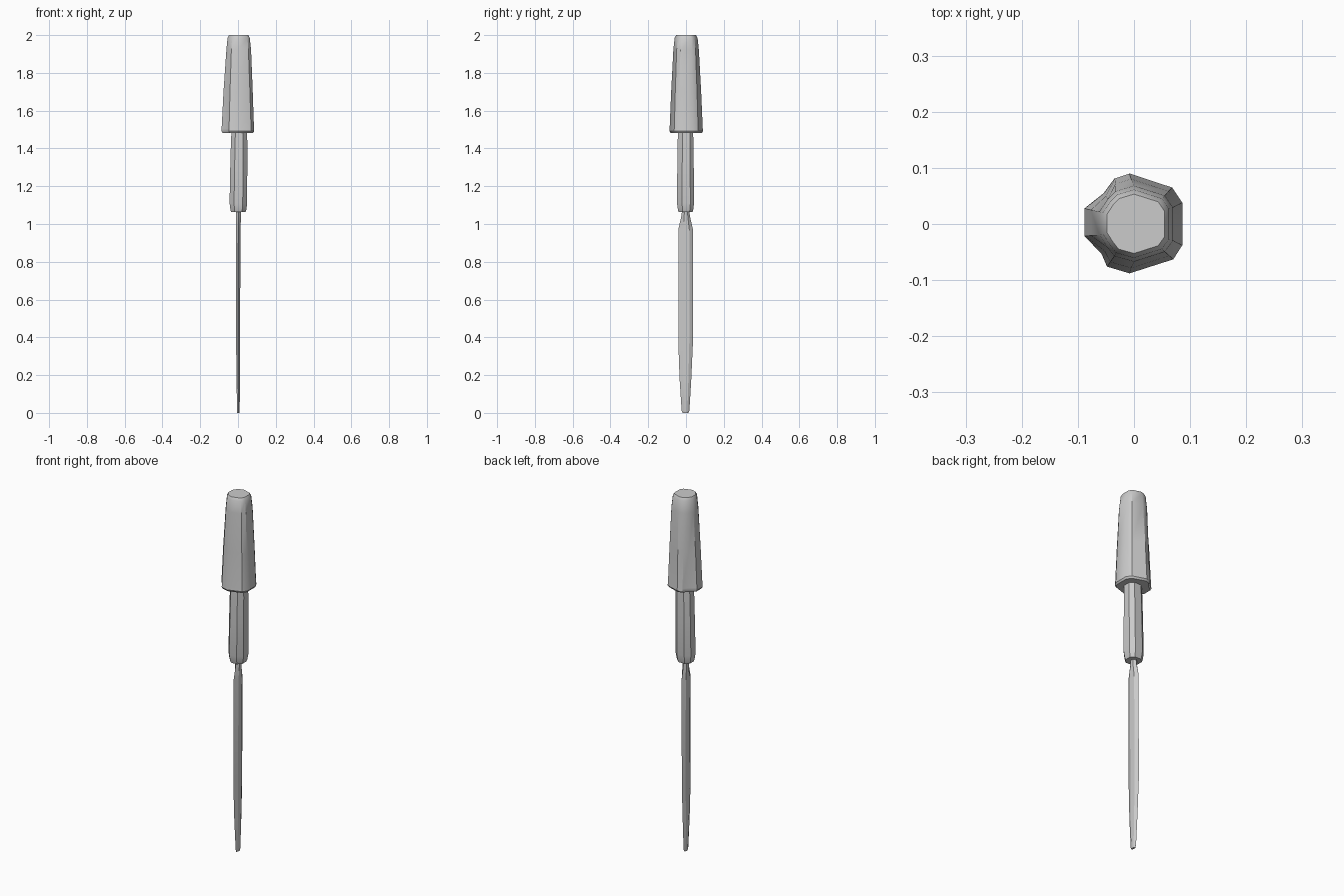
import bpy, bmesh
from mathutils import Vector

if "Cube" in bpy.data.objects:
    bpy.data.objects.remove(bpy.data.objects["Cube"])


def loft(name, rings, angle=0.6):
    """Skin equal-length rings of (x, y, z) points and close both ends."""
    bm = bmesh.new()
    loops = [[bm.verts.new(p) for p in ring] for ring in rings]
    n = len(loops[0])
    for a, b in zip(loops, loops[1:]):
        for i in range(n):
            j = (i + 1) % n
            bm.faces.new((a[i], a[j], b[j], b[i]))
    bm.faces.new(loops[0][::-1])
    bm.faces.new(loops[-1])
    bmesh.ops.recalc_face_normals(bm, faces=bm.faces)
    mesh = bpy.data.meshes.new(name)
    bm.to_mesh(mesh)
    bm.free()
    ob = bpy.data.objects.new(name, mesh)
    bpy.context.collection.objects.link(ob)
    bpy.context.view_layer.objects.active = ob
    ob.select_set(True)
    bpy.ops.object.shade_smooth_by_angle(angle=angle)
    ob.select_set(False)
    return ob


def ring(outline, z, s=1.0, dx=0.0):
    return [(x * s + dx, y * s, z) for x, y in outline]


def blend(a, b, t):
    return [tuple(Vector(p).lerp(Vector(q), t)) for p, q in zip(a, b)]


# Handle: faceted, dented on the left, tapering into an even outline at the top
base = [(0.086, -0.038), (0.086, 0.038), (0.068, 0.065), (-0.008, 0.09),
        (-0.035, 0.081), (-0.054, 0.055), (-0.088, 0.028),
        (-0.088, -0.022), (-0.058, -0.053), (-0.048, -0.076), (-0.008, -0.088), (0.07, -0.063)]
top = [(0.063, -0.027), (0.063, 0.027), (0.05, 0.046), (0.0, 0.062),
       (-0.03, 0.053), (-0.043, 0.04), (-0.056, 0.02),
       (-0.056, -0.018), (-0.043, -0.038), (-0.032, -0.052), (0.0, -0.061), (0.05, -0.045)]
loft("handle", [
    ring(base, 1.482, 0.93),
    ring(base, 1.492),
    ring(base, 1.505, 0.985),
    ring(blend(base, top, 0.35), 1.7),
    ring(top, 1.92, 1.1),
    ring(top, 1.985, 0.99),
    ring(top, 2.0, 0.86),
])

# Collar: eight-sided sleeve, a little wider at its lower end
sleeve = [(0.047, -0.02), (0.047, 0.022), (0.026, 0.041), (-0.018, 0.041),
          (-0.043, 0.02), (-0.043, -0.02), (-0.02, -0.046), (0.024, -0.046)]
loft("collar", [
    ring(sleeve, 1.063, 0.84),
    ring(sleeve, 1.075, 0.93),
    ring(sleeve, 1.11, 1.04),
    ring(sleeve, 1.3, 1.0, 0.002),
    ring(sleeve, 1.44, 0.96, 0.004),
    ring(sleeve, 1.52, 0.87, 0.005),
])


# Blade: thin bevelled section, necked at the top and narrowing to a blunt tip
def blade_ring(z, y0, y1, x0, x1):
    w, m = y1 - y0, (x0 + x1) / 2
    return [(m, y0, z), (x1, y0 + w * 0.33, z), (x1, y0 + w * 0.75, z),
            (m, y1, z), (x0, y0 + w * 0.75, z), (x0, y0 + w * 0.33, z)]


loft("blade", [
    blade_ring(0.0, -0.018, 0.012, -0.004, 0.007),
    blade_ring(0.012, -0.023, 0.018, -0.005, 0.009),
    blade_ring(0.18, -0.034, 0.028, -0.008, 0.010),
    blade_ring(0.38, -0.041, 0.037, -0.010, 0.010),
    blade_ring(0.97, -0.041, 0.037, -0.011, 0.014),
    blade_ring(1.04, -0.025, 0.021, -0.011, 0.015),
    blade_ring(1.10, -0.017, 0.015, -0.011, 0.015),
], 0.35)
